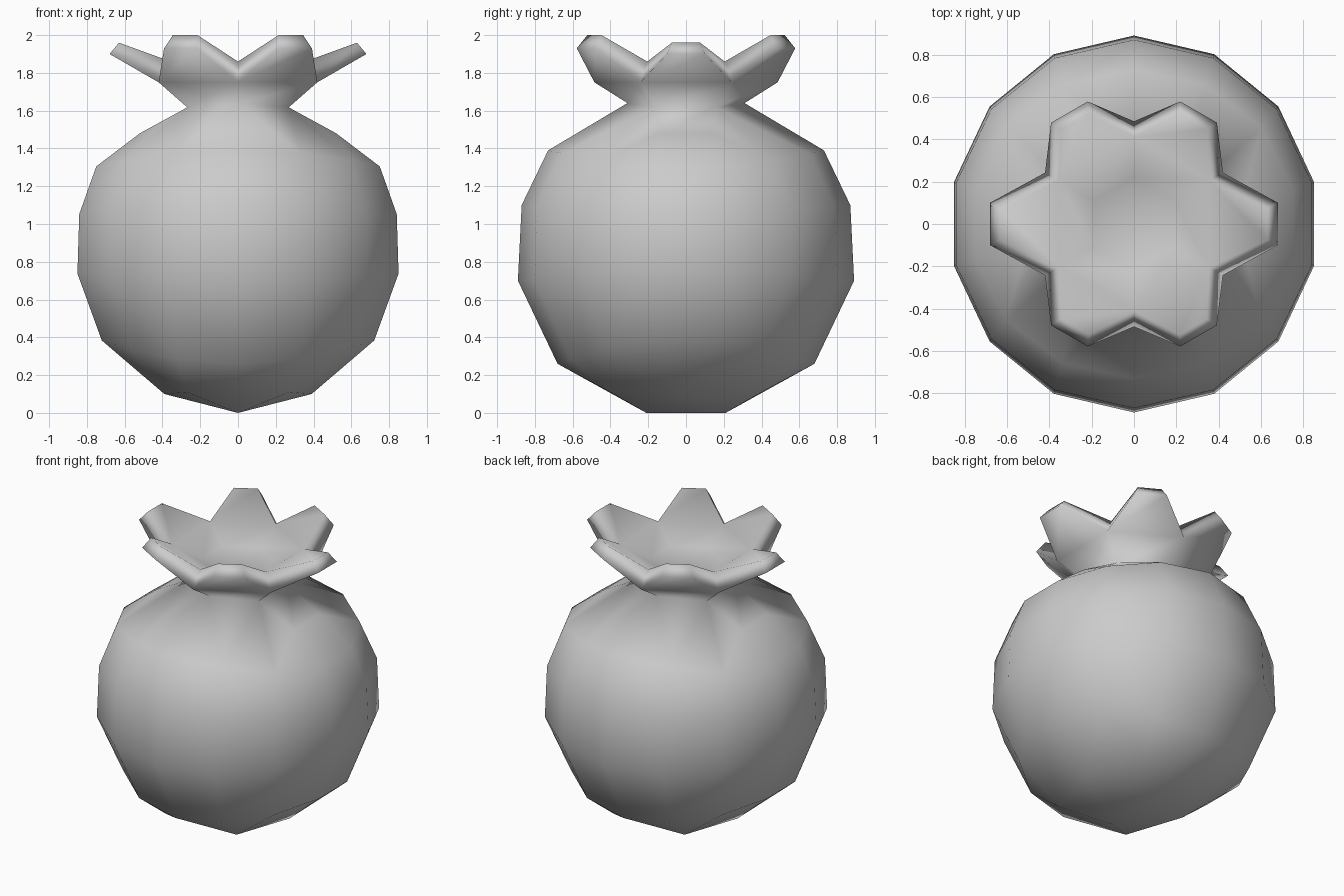
import bpy, bmesh
from math import sin, cos, pi, radians

cube = bpy.data.objects.get("Cube")
if cube:
    bpy.data.objects.remove(cube, do_unlink=True)

grey = bpy.data.materials.new("plain grey")
grey.use_nodes = True
colour = (0.6, 0.6, 0.6, 1)
grey.diffuse_color = colour
grey.node_tree.nodes["Principled BSDF"].inputs["Base Color"].default_value = colour

bm = bmesh.new()


def polar(r, angle, z):
    return (r * cos(angle), r * sin(angle), z)


# Rounded fruit body: 14-sided rings, each slightly different along x and y
# (x radius, y radius, height at the sides, height at front and back)
rings = [(0.74, 0.68, 0.39, 0.26), (0.872, 0.89, 0.74, 0.70),
         (0.862, 0.87, 1.05, 1.10), (0.77, 0.73, 1.30, 1.39)]
for rx, ry, zx, zy in rings:
    for i in range(14):
        a = pi / 2 + i * 2 * pi / 14
        s = sin(a) ** 2
        bm.verts.new((rx * cos(a), ry * sin(a), zx + (zy - zx) * s))

# Ridged underside and sloping shoulders
for s in (-1, 1):
    bm.verts.new((0, 0.21 * s, 0))
    bm.verts.new((0.39 * s, 0, 0.1))
    for t in (-1, 1):
        bm.verts.new((0.27 * s, 0.4 * t, 0.11))
        bm.verts.new((0.52 * s, 0.14 * t, 1.48))

# Hexagonal neck, its corners in line with the notches of the crown
notch = [radians(30 + 60 * i) for i in range(6)]
neck = [bm.verts.new(polar(0.31, a, 1.61 + 0.03 * sin(a) ** 2)) for a in notch]
bmesh.ops.convex_hull(bm, input=bm.verts[:])
cap = [f for f in bm.faces if all(v in neck for v in f.verts)]
bmesh.ops.delete(bm, geom=cap, context='FACES')

# Crown: notches on the outside and inside, then the hollow in the middle
outer = [bm.verts.new(polar(0.485, a, 1.75)) for a in notch]
inner = [bm.verts.new(polar(0.41, a, 1.86)) for a in notch]
bowl = [bm.verts.new(polar(0.22, a, 1.77)) for a in notch]
bm.faces.new(bowl)

# Six blunt pointed lobes; the two side lobes reach further and lie lower
for i in range(6):
    j = (i + 1) % 6
    mid = radians(60 + 60 * i)
    side = abs(sin(mid)) < 0.1
    reach, low, high = (0.68, 1.90, 1.96) if side else (0.61, 1.93, 2.0)

    def tip(r, half, z):
        return [bm.verts.new((r * cos(mid) - w * sin(mid),
                              r * sin(mid) + w * cos(mid), z))
                for w in (-half, half)]

    under = tip(reach, 0.1, low)
    top = tip(reach - 0.05, 0.075, high)
    bm.faces.new((neck[i], neck[j], outer[j], outer[i]))
    bm.faces.new((outer[i], outer[j], under[1], under[0]))
    bm.faces.new((under[0], under[1], top[1], top[0]))
    bm.faces.new((top[0], top[1], inner[j], inner[i]))
    bm.faces.new((inner[i], inner[j], bowl[j], bowl[i]))
    bm.faces.new((outer[i], under[0], top[0], inner[i]))
    bm.faces.new((under[1], outer[j], inner[j], top[1]))

bmesh.ops.recalc_face_normals(bm, faces=bm.faces[:])
for f in bm.faces:
    f.smooth = True
mesh = bpy.data.meshes.new("crowned_fruit")
bm.to_mesh(mesh)
bm.free()
mesh.materials.append(grey)
fruit = bpy.data.objects.new("crowned_fruit", mesh)
bpy.context.collection.objects.link(fruit)
